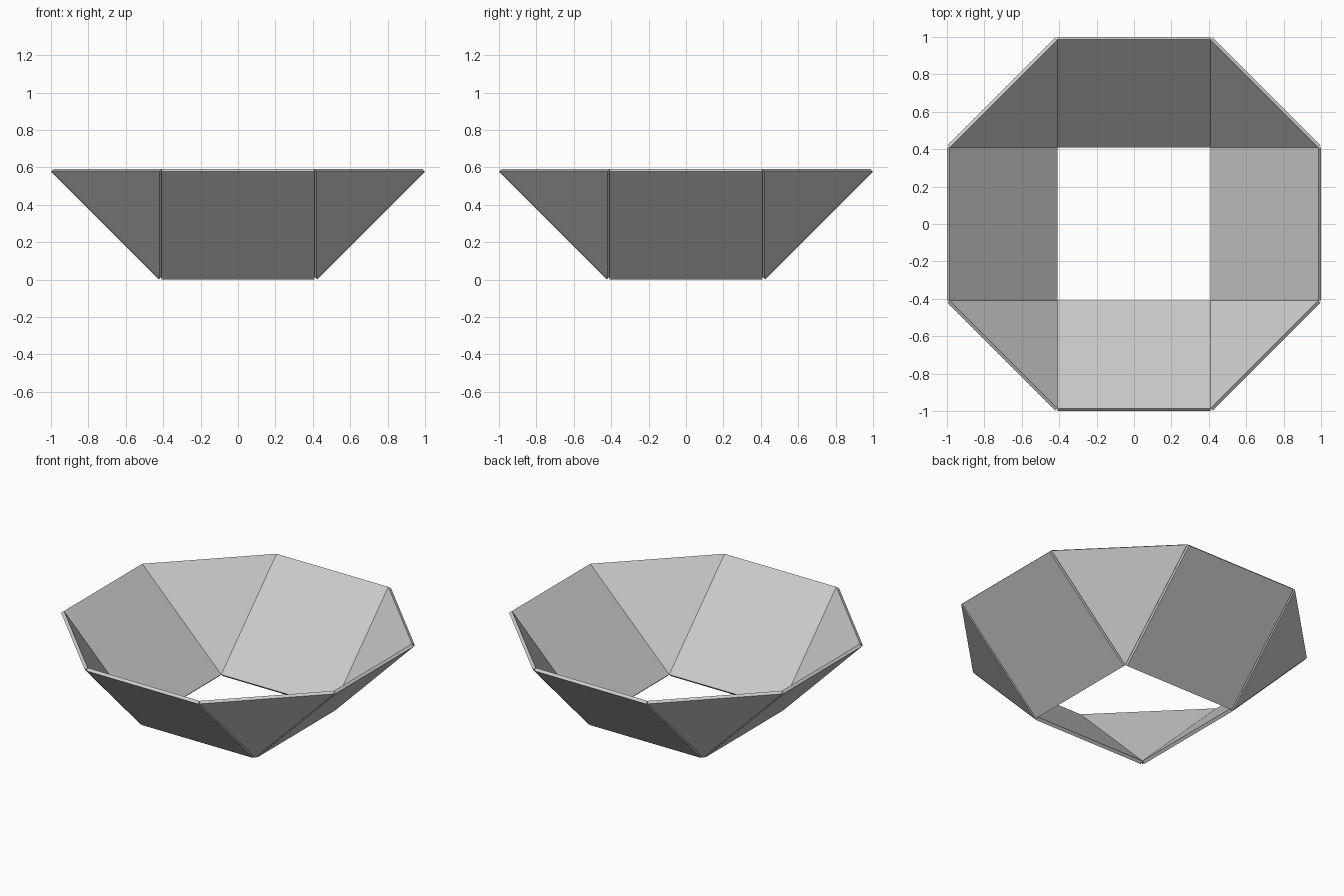
import bpy, bmesh
from math import radians, sqrt
from mathutils import Matrix, Vector

cube = bpy.data.objects.get("Cube")
if cube:
    bpy.data.objects.remove(cube)

# Equal edge lengths: squares tilted at 45 degrees, with triangles between them
THICK = 0.021
DROP = THICK / sqrt(2)
REACH = 1 - DROP                      # inner rim distance from the centre
EDGE = REACH / (0.5 + sqrt(0.5))
HALF = EDGE / 2
LOW, HIGH = DROP, DROP + REACH - HALF

grey = bpy.data.materials.new("light grey")
grey.use_nodes = True
colour = (0.6, 0.6, 0.6, 1)
grey.diffuse_color = colour
grey.node_tree.nodes["Principled BSDF"].inputs["Base Color"].default_value = colour


def panel(name, corners, outward, angle):
    """Flat panel with its inner face on the corners, thickened outward."""
    bm = bmesh.new()
    face = bm.faces.new([bm.verts.new(c) for c in corners])
    extruded = bmesh.ops.extrude_face_region(bm, geom=[face], use_keep_orig=True)
    moved = [v for v in extruded["geom"] if isinstance(v, bmesh.types.BMVert)]
    bmesh.ops.translate(bm, verts=moved, vec=Vector(outward).normalized() * THICK)
    bmesh.ops.rotate(bm, verts=bm.verts, matrix=Matrix.Rotation(angle, 3, "Z"))
    bmesh.ops.recalc_face_normals(bm, faces=bm.faces)
    mesh = bpy.data.meshes.new(name)
    bm.to_mesh(mesh)
    bm.free()
    mesh.materials.append(grey)
    bpy.context.collection.objects.link(bpy.data.objects.new(name, mesh))


square = [(-HALF, -HALF, LOW), (HALF, -HALF, LOW),
          (HALF, -REACH, HIGH), (-HALF, -REACH, HIGH)]
triangle = [(HALF, -HALF, LOW), (REACH, -HALF, HIGH), (HALF, -REACH, HIGH)]

# Four sides and four corners around the open base
for i, (side, corner) in enumerate([("front", "front_left"), ("left", "back_left"),
                                    ("back", "back_right"), ("right", "front_right")]):
    turn = radians(90 * i)
    panel(side + "_square_panel", square, (0, -1, -1), turn)
    panel(corner + "_triangle_panel", triangle, (1, -1, -1), turn)
